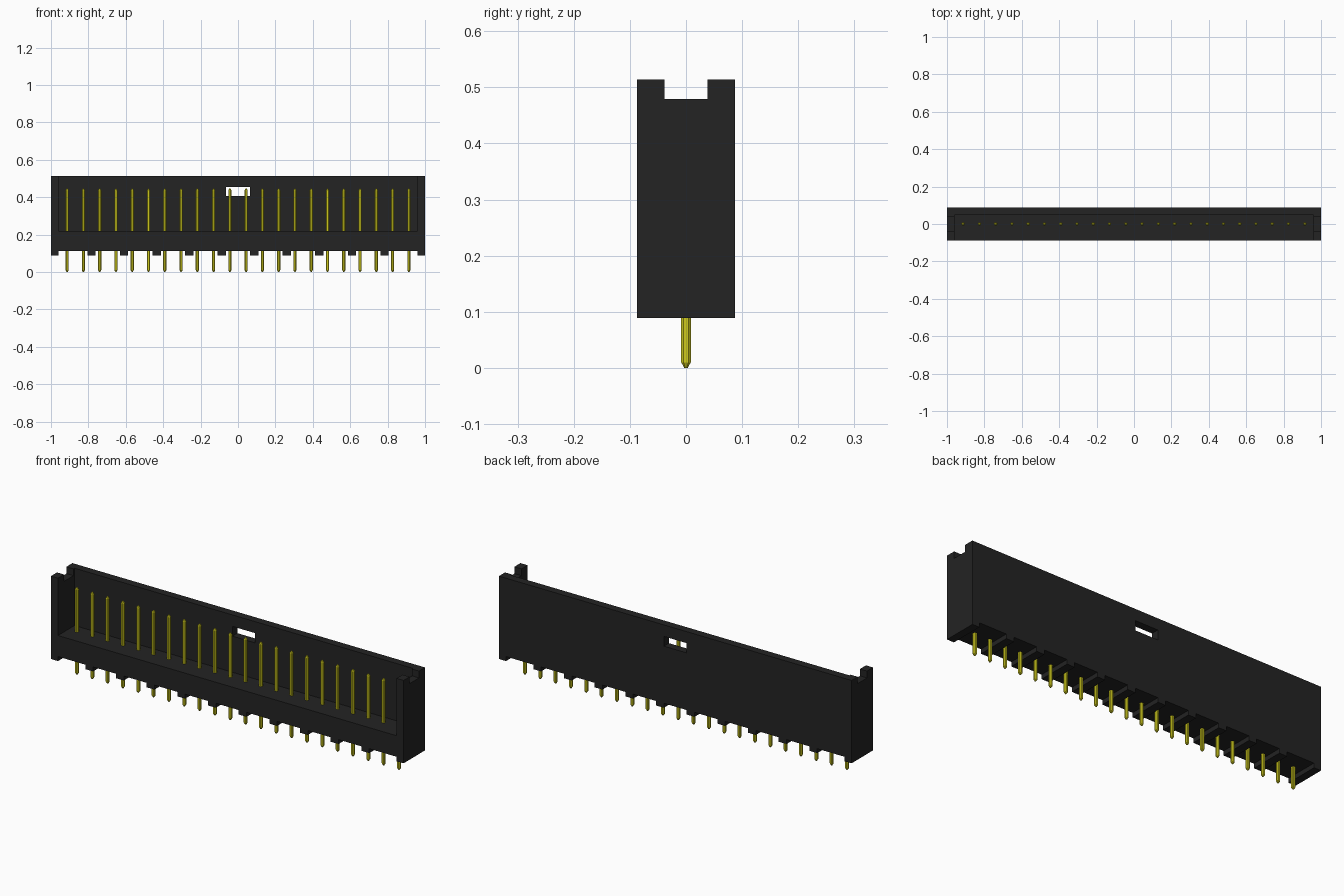
import bpy, bmesh, math
from mathutils import Vector

cube = bpy.data.objects.get("Cube")
if cube:
    bpy.data.objects.remove(cube, do_unlink=True)

# Main dimensions
HALF_X, HALF_Y = 1.0, 0.087
WALL = 0.04
Z_FOOT, Z_BASE, Z_FLOOR, Z_TOP = 0.089, 0.112, 0.22, 0.514
PINS, PITCH = 22, 0.087


def material(name, rgb, roughness):
    m = bpy.data.materials.new(name)
    m.use_nodes = True
    m.diffuse_color = (*rgb, 1)
    bsdf = m.node_tree.nodes["Principled BSDF"]
    bsdf.inputs["Base Color"].default_value = (*rgb, 1)
    bsdf.inputs["Roughness"].default_value = roughness
    return m


black = material("black plastic", (0.017, 0.017, 0.017), 0.6)
gold = material("yellow metal", (0.62, 0.59, 0.012), 0.5)


def finish(name, bm, mat):
    bmesh.ops.recalc_face_normals(bm, faces=bm.faces)
    mesh = bpy.data.meshes.new(name)
    bm.to_mesh(mesh)
    bm.free()
    mesh.materials.append(mat)
    obj = bpy.data.objects.new(name, mesh)
    bpy.context.collection.objects.link(obj)
    return obj


def prism(name, outline, direction, mat):
    """Extrude a flat outline of 3D points along a vector."""
    bm = bmesh.new()
    face = bm.faces.new([bm.verts.new(p) for p in outline])
    ext = bmesh.ops.extrude_face_region(bm, geom=[face])
    moved = [v for v in ext["geom"] if isinstance(v, bmesh.types.BMVert)]
    bmesh.ops.translate(bm, verts=moved, vec=Vector(direction))
    return finish(name, bm, mat)


def box(name, lo, hi, mat):
    outline = [(lo[0], lo[1], lo[2]), (hi[0], lo[1], lo[2]),
               (hi[0], lo[1], hi[2]), (lo[0], lo[1], hi[2])]
    return prism(name, outline, (0, hi[1] - lo[1], 0), mat)


# Base block with standoff feet between every second pair of pins
inner = HALF_X - WALL
pad = 0.022
outline = [(inner, Z_FLOOR), (-inner, Z_FLOOR), (-inner, Z_BASE)]
for i in range(10):
    x = (i - 4.5) * 2 * PITCH
    outline += [(x - pad, Z_BASE), (x - pad, Z_FOOT),
                (x + pad, Z_FOOT), (x + pad, Z_BASE)]
outline.append((inner, Z_BASE))
prism("base", [(x, -HALF_Y, z) for x, z in outline], (0, 2 * HALF_Y, 0), black)

# Back wall with a rectangular window
back = box("back_wall", (-inner, HALF_Y - WALL, Z_FLOOR), (inner, HALF_Y, Z_TOP), black)
cutter = box("window_cutter", (-0.064, 0, 0.405), (0.064, 0.2, 0.455), black)
cutter.hide_render = True
mod = back.modifiers.new("window", "BOOLEAN")
mod.operation, mod.solver, mod.object = "DIFFERENCE", "EXACT", cutter
bpy.context.view_layer.objects.active = back
bpy.ops.object.modifier_apply(modifier=mod.name)
bpy.data.objects.remove(cutter, do_unlink=True)

# End walls, notched at the top
NOTCH_Y, NOTCH_Z = 0.038, 0.479
end = [(-HALF_Y, Z_FOOT), (HALF_Y, Z_FOOT), (HALF_Y, Z_TOP), (NOTCH_Y, Z_TOP),
       (NOTCH_Y, NOTCH_Z), (-NOTCH_Y, NOTCH_Z), (-NOTCH_Y, Z_TOP), (-HALF_Y, Z_TOP)]
for name, side in (("left_end_wall", 1), ("right_end_wall", -1)):
    prism(name, [(side * inner, y, z) for y, z in end], (side * WALL, 0, 0), black)


# Contact pins: chamfered square section with tapered tips
def pin_mesh():
    bm = bmesh.new()
    rings = []
    for z, r in ((0.0, 0.003), (0.01, 0.0085), (0.436, 0.0085), (0.446, 0.003)):
        c = r * 0.5
        section = [(r, c), (c, r), (-c, r), (-r, c), (-r, -c), (-c, -r), (c, -r), (r, -c)]
        rings.append([bm.verts.new((x, y, z)) for x, y in section])
    for a, b in zip(rings, rings[1:]):
        for i in range(8):
            j = (i + 1) % 8
            bm.faces.new((a[i], a[j], b[j], b[i]))
    bm.faces.new(rings[0])
    bm.faces.new(rings[-1])
    return bm


first = finish("pin_1", pin_mesh(), gold)
for i in range(PINS):
    pin = first if i == 0 else bpy.data.objects.new(f"pin_{i + 1}", first.data)
    if i:
        bpy.context.collection.objects.link(pin)
    pin.location.x = (i - (PINS - 1) / 2) * PITCH
